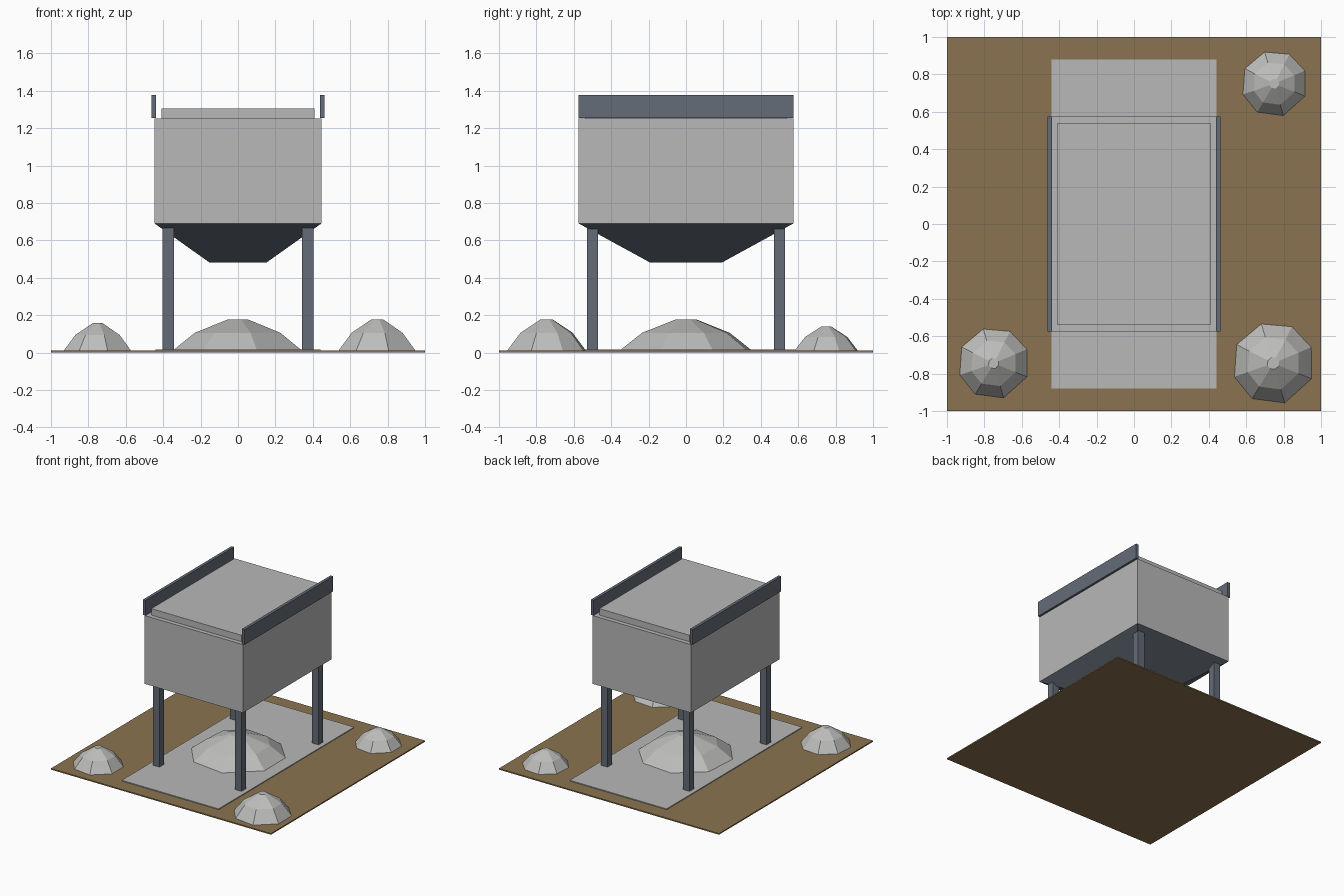
import bpy
import bmesh
from math import cos, sin, radians

cube = bpy.data.objects.get("Cube")
if cube:
    bpy.data.objects.remove(cube, do_unlink=True)


def material(name, rgb):
    mat = bpy.data.materials.new(name)
    mat.use_nodes = True
    mat.diffuse_color = (*rgb, 1)
    mat.node_tree.nodes["Principled BSDF"].inputs["Base Color"].default_value = (*rgb, 1)
    return mat


earth = material("brown earth", (0.26, 0.175, 0.083))
concrete = material("grey concrete", (0.48, 0.48, 0.48))
gravel = material("light gravel", (0.51, 0.51, 0.5))
steel = material("blue grey steel", (0.128, 0.15, 0.185))


def loft(name, rings, mat):
    """Join equal-sized rings of points, bottom to top, and cap both ends."""
    bm = bmesh.new()
    loops = [[bm.verts.new(p) for p in ring] for ring in rings]
    for low, high in zip(loops, loops[1:]):
        for i in range(len(low)):
            j = (i + 1) % len(low)
            bm.faces.new((low[i], low[j], high[j], high[i]))
    bm.faces.new(loops[0][::-1])
    bm.faces.new(loops[-1])
    bmesh.ops.recalc_face_normals(bm, faces=bm.faces)
    mesh = bpy.data.meshes.new(name)
    bm.to_mesh(mesh)
    bm.free()
    mesh.materials.append(mat)
    obj = bpy.data.objects.new(name, mesh)
    bpy.context.collection.objects.link(obj)
    return obj


def rect(hx, hy, z, cx=0, cy=0):
    return [(cx + sx * hx, cy + sy * hy, z)
            for sx, sy in ((-1, -1), (1, -1), (1, 1), (-1, 1))]


def box(name, hx, hy, z0, z1, mat, cx=0, cy=0):
    return loft(name, [rect(hx, hy, z0, cx, cy), rect(hx, hy, z1, cx, cy)], mat)


# Slightly irregular eight-sided heap
HEAP_ANGLES = (23, 63, 107, 153, 199, 239, 286, 338)
HEAP_PROFILE = ((1, 0), (0.66, 0.57), (0.15, 1))


def heap(name, x, y, radius, top):
    base = 0.01
    rings = [[(x + radius * r * cos(radians(a)), y + radius * r * sin(radians(a)),
               base + (top - base) * h) for a in HEAP_ANGLES]
             for r, h in HEAP_PROFILE]
    return loft(name, rings, gravel)


# Ground and drive-through slab
box("ground", 1, 1, 0, 0.01, earth)
box("slab", 0.44, 0.88, 0.008, 0.017, concrete)

# Four legs
for side, sx in (("right", -1), ("left", 1)):
    for end, sy in (("front", -1), ("back", 1)):
        box(f"{end}_{side}_leg", 0.03, 0.03, 0.003, 0.69, steel, 0.373 * sx, 0.5 * sy)

# Tapered hopper, bin and lid
loft("hopper", [rect(0.153, 0.193, 0.482), rect(0.447, 0.575, 0.691)], steel)
box("bin", 0.447, 0.575, 0.691, 1.252, concrete)
box("lid", 0.41, 0.54, 1.25, 1.305, concrete)

# Side boards above the bin
for side, sx in (("right", -1), ("left", 1)):
    box(f"{side}_side_board", 0.0125, 0.575, 1.254, 1.378, steel, 0.45 * sx)

# Gravel heaps
heap("centre_heap", 0, 0, 0.37, 0.178)
heap("front_left_heap", 0.745, -0.745, 0.22, 0.178)
heap("front_right_heap", -0.75, -0.745, 0.192, 0.157)
heap("back_left_heap", 0.75, 0.75, 0.177, 0.14)
